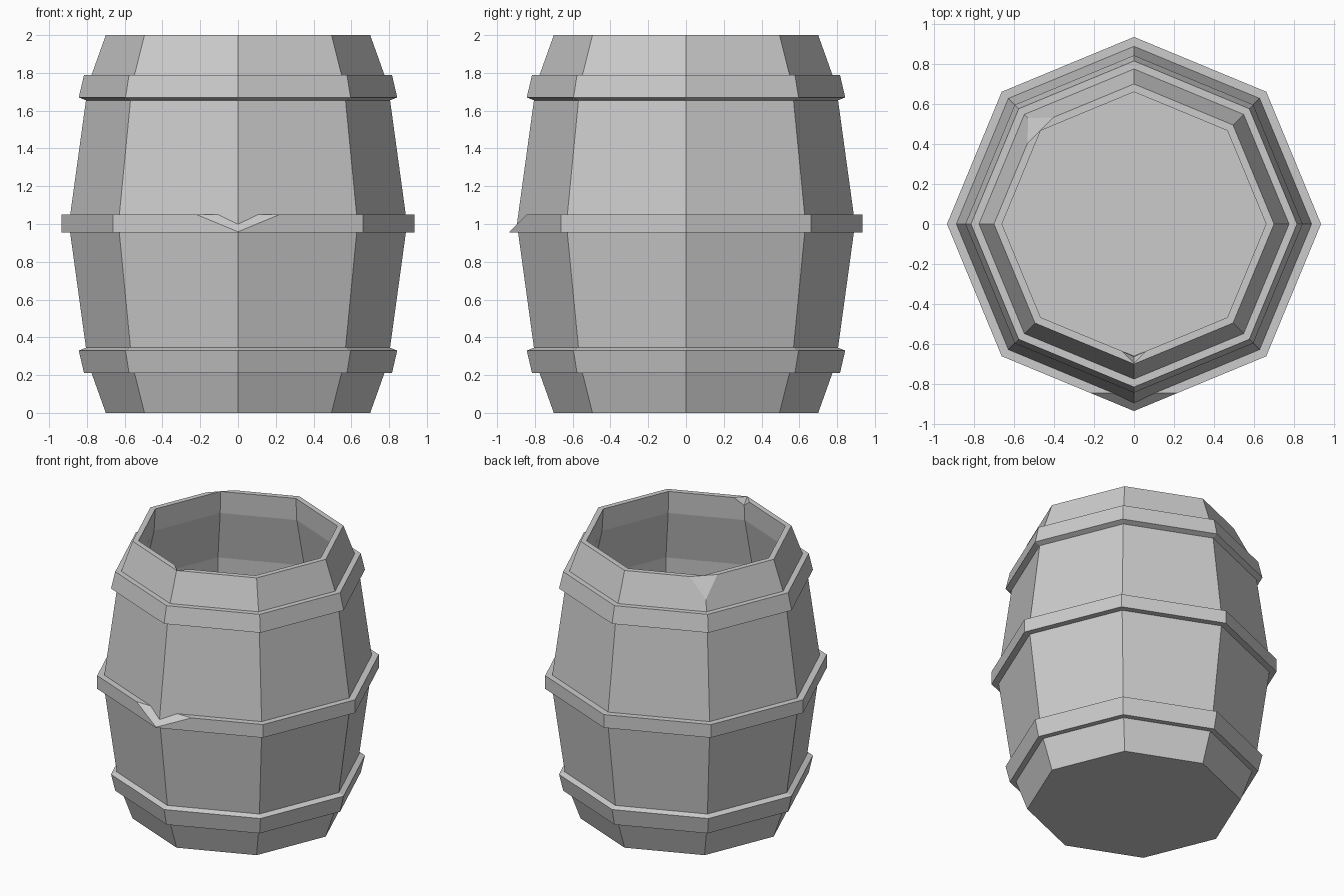
import bpy, bmesh, math
from mathutils import Vector

SIDES = 8

if "Cube" in bpy.data.objects:
    bpy.data.objects.remove(bpy.data.objects["Cube"], do_unlink=True)

grey = bpy.data.materials.new("plain_grey")
grey.use_nodes = True
grey.diffuse_color = (0.6, 0.6, 0.6, 1)
grey.node_tree.nodes["Principled BSDF"].inputs["Base Color"].default_value = (0.6, 0.6, 0.6, 1)


def lathe(name, profile, ring=False, chip=None):
    """Eight-sided turned part from (radius, height) points; chip = (point, normal) slices a corner."""
    bm = bmesh.new()
    loops = []
    for r, z in profile:
        angles = [math.tau * i / SIDES for i in range(SIDES)]
        loops.append([bm.verts.new((r * math.cos(a), r * math.sin(a), z)) for a in angles])
    pairs = list(zip(loops, loops[1:]))
    if ring:
        pairs.append((loops[-1], loops[0]))
    else:
        bm.faces.new(loops[0])
        bm.faces.new(loops[-1])
    for a, b in pairs:
        for i in range(SIDES):
            j = (i + 1) % SIDES
            bm.faces.new((a[i], a[j], b[j], b[i]))
    if chip:
        geom = bm.verts[:] + bm.edges[:] + bm.faces[:]
        bmesh.ops.bisect_plane(bm, geom=geom, plane_co=chip[0], plane_no=chip[1], clear_outer=True)
        bmesh.ops.holes_fill(bm, edges=[e for e in bm.edges if e.is_boundary], sides=0)
    bmesh.ops.recalc_face_normals(bm, faces=bm.faces[:])
    mesh = bpy.data.meshes.new(name)
    bm.to_mesh(mesh)
    bm.free()
    mesh.materials.append(grey)
    obj = bpy.data.objects.new(name, mesh)
    bpy.context.collection.objects.link(obj)
    return obj


def flip(profile):
    return [(r, 2 - z) for r, z in reversed(profile)]


# Hollow body: outer staves upward, then inner wall down to the floor
lower = [(0.70, 0), (0.775, 0.21), (0.805, 0.345)]
inner = [(0.66, 2), (0.67, 1.84), (0.755, 1.48)]
profile = lower + [(0.895, 1)] + flip(lower) + inner + [(0.78, 1)] + flip(inner)[:2] + [(0.66, 0.1)]
rim_chip = (Vector((-0.468, 0.468, 2)), Vector((-0.707, 0.707, 0.64)).normalized())
body = lathe("barrel_body", profile, chip=rim_chip)

# Small notch in the inside of the front rim
bpy.ops.mesh.primitive_cone_add(vertices=4, radius1=0, radius2=0.08, depth=0.12, location=(0, -0.62, 1.945))
notch = bpy.context.object
notch.name = "rim_notch_cutter"
notch.data.materials.append(grey)
notch.hide_render = True
notch.hide_viewport = True
notch.display_type = 'WIRE'
cut = body.modifiers.new("rim_notch", 'BOOLEAN')
cut.operation = 'DIFFERENCE'
cut.solver = 'EXACT'
cut.object = notch

# Hoops: matching lower and upper bands, and a chipped middle band
band = [(0.76, 0.21), (0.815, 0.21), (0.843, 0.33), (0.80, 0.347), (0.76, 0.347)]
lathe("lower_hoop", band, ring=True)
lathe("upper_hoop", flip(band), ring=True)
hoop_chip = (Vector((0, -0.934, 0.96)), Vector((0, -1, 1)).normalized())
middle = [(0.85, 0.955), (0.935, 0.955), (0.935, 1.05), (0.85, 1.05)]
lathe("middle_hoop", middle, ring=True, chip=hoop_chip)
